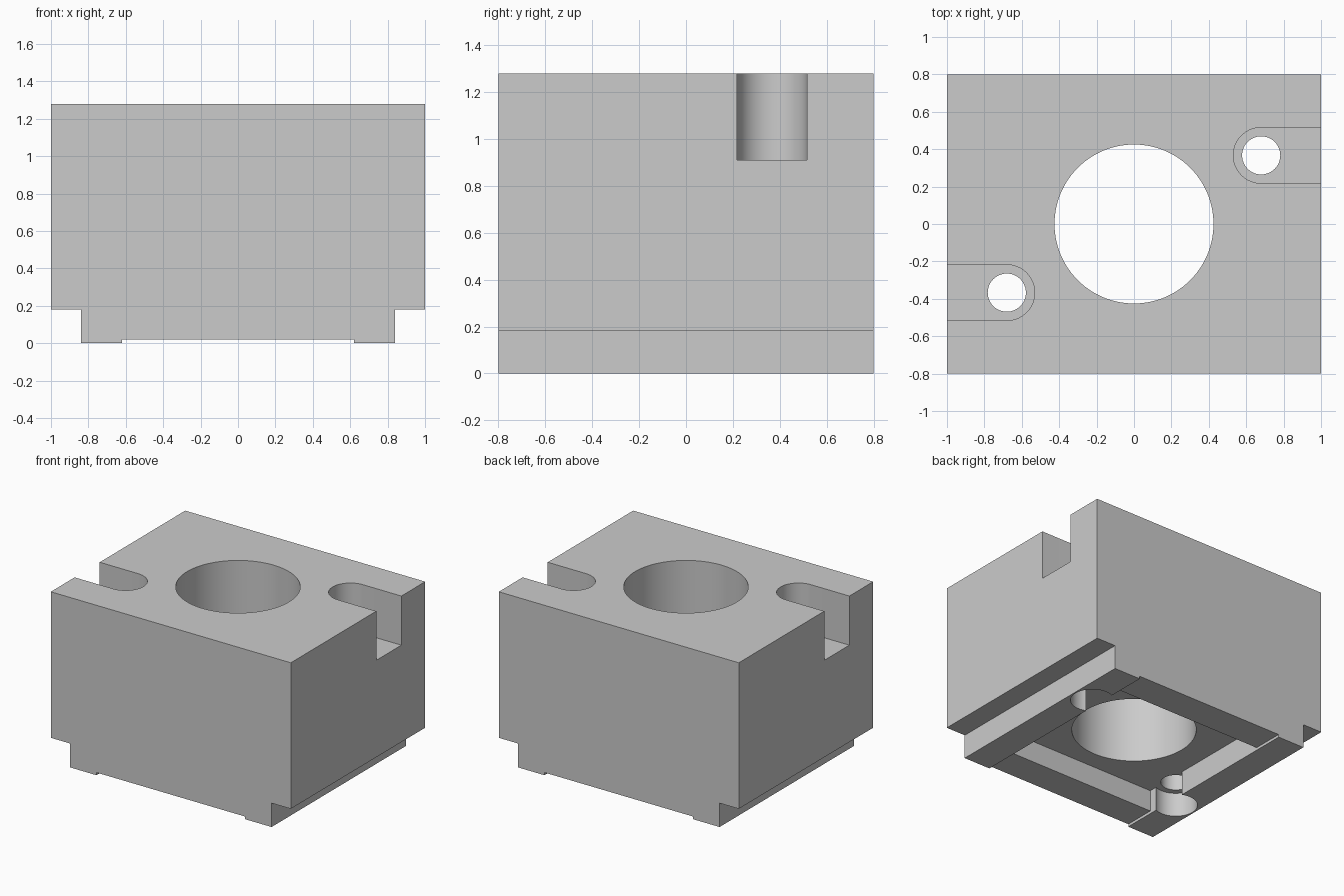
import bpy, bmesh, math

if "Cube" in bpy.data.objects:
    bpy.data.objects.remove(bpy.data.objects["Cube"])

steel = bpy.data.materials.new("light_grey")
steel.diffuse_color = (0.6, 0.6, 0.6, 1)
steel.use_nodes = True
steel.node_tree.nodes["Principled BSDF"].inputs["Base Color"].default_value = steel.diffuse_color


def prism(name, outline, start, end, axis="z"):
    """Extrude a closed outline along z (x, y points) or along y (x, z points)."""
    bm = bmesh.new()
    place = (lambda p, d: (p[0], p[1], d)) if axis == "z" else (lambda p, d: (p[0], d, p[1]))
    face = bm.faces.new([bm.verts.new(place(p, start)) for p in outline])
    ext = bmesh.ops.extrude_face_region(bm, geom=[face])
    shift = (0, 0, end - start) if axis == "z" else (0, end - start, 0)
    verts = [g for g in ext["geom"] if isinstance(g, bmesh.types.BMVert)]
    bmesh.ops.translate(bm, verts=verts, vec=shift)
    bmesh.ops.recalc_face_normals(bm, faces=bm.faces)
    mesh = bpy.data.meshes.new(name)
    bm.to_mesh(mesh)
    bm.free()
    mesh.materials.append(steel)
    obj = bpy.data.objects.new(name, mesh)
    bpy.context.collection.objects.link(obj)
    return obj


def arc(cx, cy, r, a0, a1, n):
    return [(cx + r * math.cos(a0 + (a1 - a0) * i / n),
             cy + r * math.sin(a0 + (a1 - a0) * i / n)) for i in range(n + 1)]


def circle(cx, cy, r, n):
    return arc(cx, cy, r, 0, math.tau, n)[:-1]


# Block with stepped lower edges and a shallow relief along the underside
half = [(0.62, 0.02), (0.62, 0), (0.84, 0), (0.84, 0.18), (1, 0.18), (1, 1.28)]
profile = half + [(-x, z) for x, z in reversed(half)]
block = prism("block", profile, -0.8, 0.8, "y")

# Underside pocket and central bore
cutters = [
    prism("pocket_cutter", [(-0.62, -0.565), (0.62, -0.565), (0.62, 0.565), (-0.62, 0.565)], -0.1, 0.18),
    prism("bore_cutter", circle(0, 0, 0.425, 96), -0.2, 1.5),
]

# Bolt positions: open-ended slot on top, through hole, counterbore below
HX, HY, R = 0.68, 0.367, 0.149
for s in (1, -1):
    slot = arc(HX, HY, R, math.pi / 2, 3 * math.pi / 2, 32) + [(1.2, HY - R), (1.2, HY + R)]
    cutters += [
        prism("slot_cutter", [(s * x, s * y) for x, y in slot], 0.91, 1.5),
        prism("counterbore_cutter", circle(s * HX, s * HY, R, 64), -0.1, 0.18),
        prism("bolt_hole_cutter", circle(s * HX, s * HY, 0.102, 48), -0.2, 1.6),
    ]

# Cut everything and discard the cutters
bpy.context.view_layer.objects.active = block
block.select_set(True)
for cutter in cutters:
    cutter.hide_render = True
    mod = block.modifiers.new("cut", "BOOLEAN")
    mod.operation = "DIFFERENCE"
    mod.solver = "EXACT"
    mod.object = cutter
    bpy.ops.object.modifier_apply(modifier=mod.name)
    bpy.data.objects.remove(cutter)

bpy.ops.object.shade_smooth_by_angle(angle=math.radians(30))
